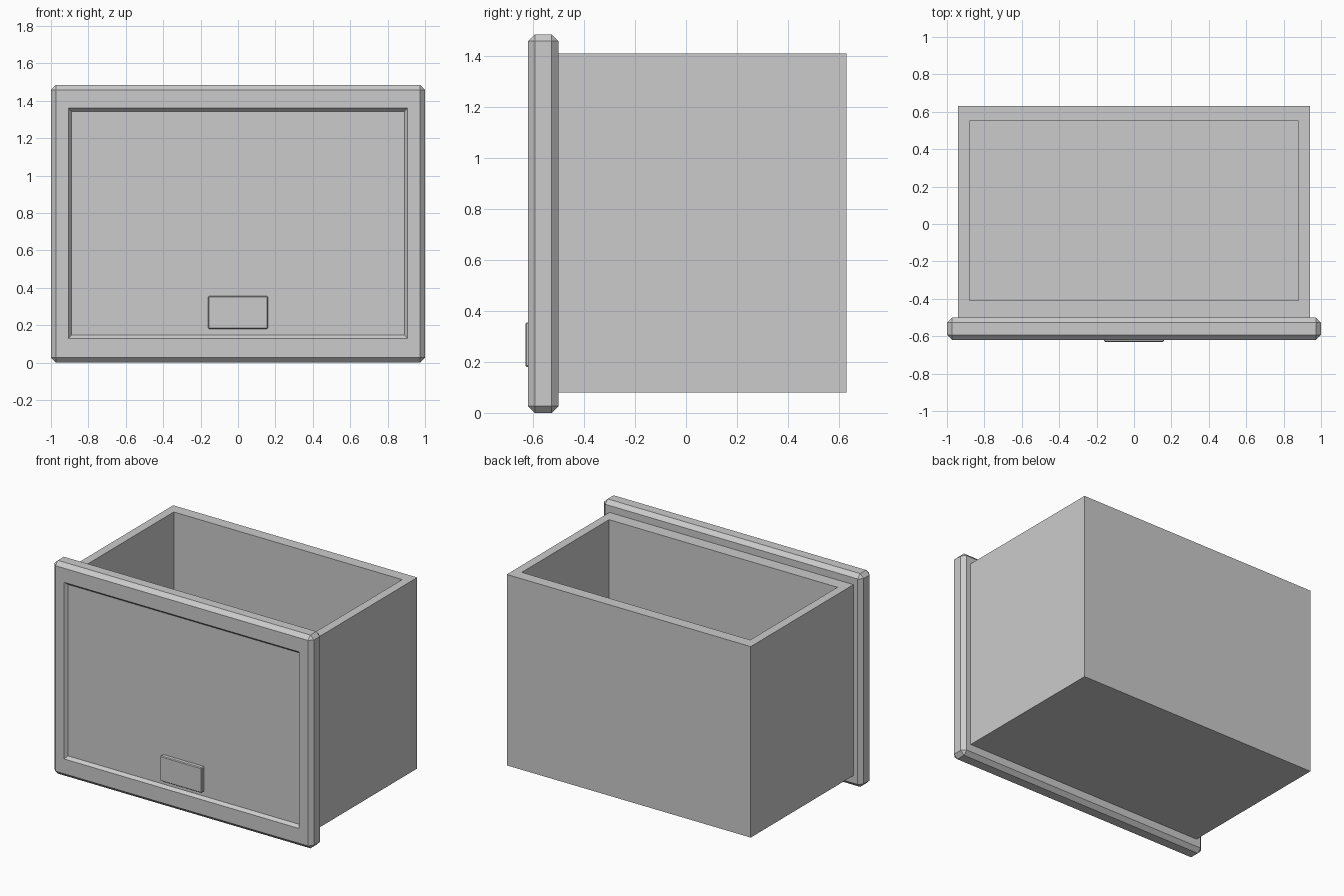
import bpy
import bmesh
from mathutils import Vector

cube = bpy.data.objects.get("Cube")
if cube:
    bpy.data.objects.remove(cube, do_unlink=True)

grey = bpy.data.materials.new("plain grey")
grey.use_nodes = True
colour = (0.6, 0.6, 0.6, 1)
grey.diffuse_color = colour
grey.node_tree.nodes["Principled BSDF"].inputs["Base Color"].default_value = colour


def block(low, high, bevel=0):
    """Box between two corners, with optional chamfered edges."""
    bm = bmesh.new()
    low, high = Vector(low), Vector(high)
    bmesh.ops.create_cube(bm, size=1)
    bmesh.ops.scale(bm, vec=high - low, verts=bm.verts)
    bmesh.ops.translate(bm, vec=(low + high) / 2, verts=bm.verts)
    if bevel:
        bmesh.ops.bevel(bm, geom=bm.edges[:], offset=bevel, segments=1,
                        profile=0.5, affect='EDGES')
    return bm


def inset_to(bm, direction, low, high):
    """Inset the face pointing in a direction and fit it to two corners."""
    bm.normal_update()
    face = max(bm.faces, key=lambda f: (f.normal.dot(Vector(direction)), f.calc_area()))
    bmesh.ops.inset_individual(bm, faces=[face], thickness=0.005)
    return fit(face, low, high)


def fit(face, low, high):
    centre = face.calc_center_median()
    axis = max(range(3), key=lambda i: abs(face.normal[i]))
    for v in face.verts:
        for i in range(3):
            v.co[i] = high[i] if i == axis or v.co[i] > centre[i] else low[i]
    return face


def sink(bm, face, low, high):
    """Extrude a face and fit the new face to two corners."""
    new = bmesh.ops.extrude_discrete_faces(bm, faces=[face])["faces"][0]
    new.normal_update()
    fit(new, low, high)


def finish(name, bm):
    bmesh.ops.recalc_face_normals(bm, faces=bm.faces)
    mesh = bpy.data.meshes.new(name)
    bm.to_mesh(mesh)
    bm.free()
    mesh.materials.append(grey)
    obj = bpy.data.objects.new(name, mesh)
    bpy.context.scene.collection.objects.link(obj)


# Open drawer box, hollowed from the top
box = block((-0.94, -0.505, 0.08), (0.94, 0.63, 1.41))
rim = inset_to(box, (0, 0, 1), (-0.88, -0.41, 1.41), (0.88, 0.55, 1.41))
sink(box, rim, (-0.88, -0.41, 0.16), (0.88, 0.55, 0.16))
finish("drawer_box", box)

# Chamfered front panel with a sloping-edged recess
panel = block((-1, -0.62, 0), (1, -0.5, 1.485), 0.027)
frame = inset_to(panel, (0, -1, 0), (-0.905, -0.62, 0.13), (0.905, -0.62, 1.36))
sink(panel, frame, (-0.89, -0.6, 0.148), (0.89, -0.6, 1.342))
finish("front_panel", panel)

# Small raised plate near the bottom of the recess
finish("label_plate", block((-0.16, -0.63, 0.18), (0.16, -0.595, 0.355), 0.005))
